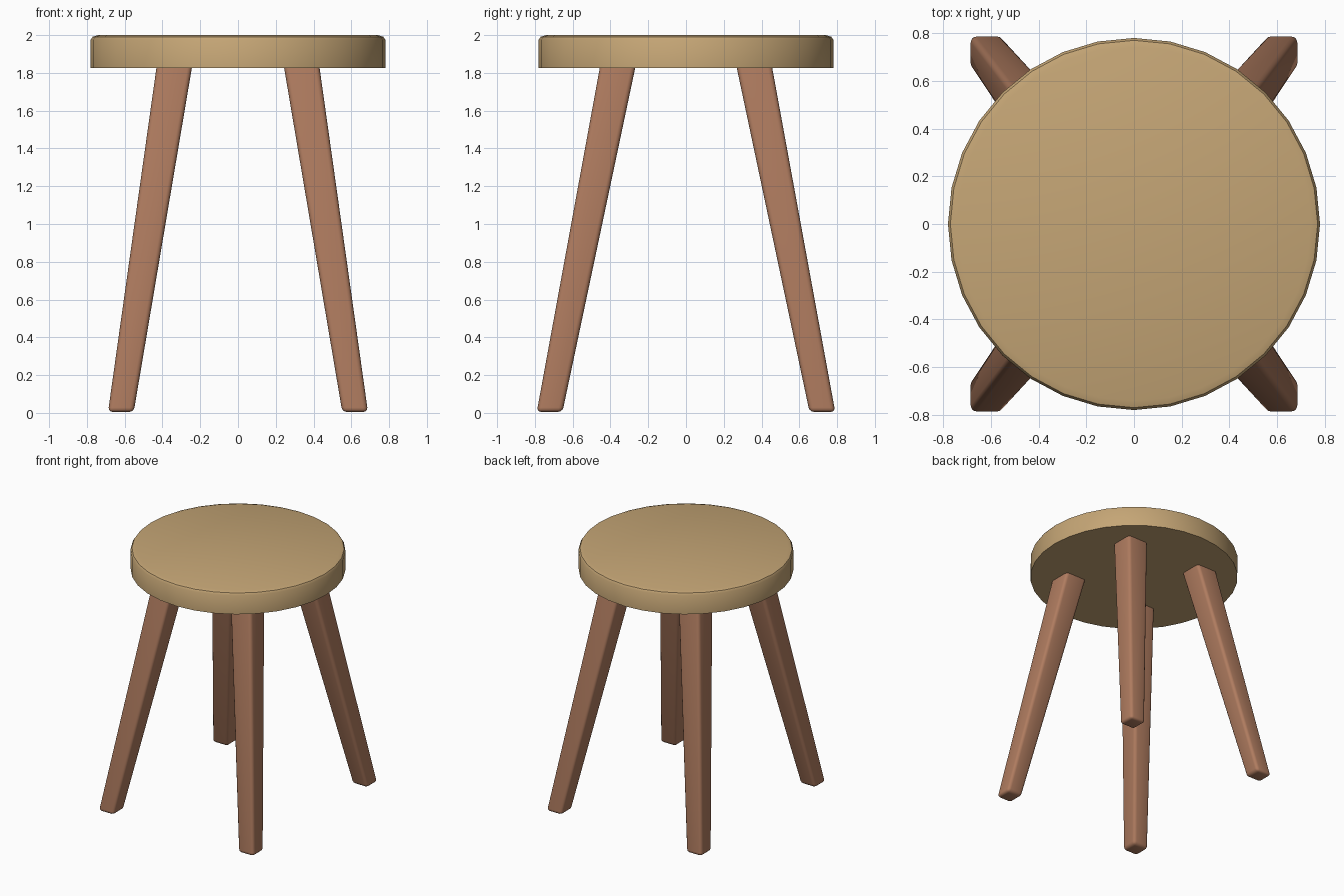
import bpy, bmesh, math

if "Cube" in bpy.data.objects:
    bpy.data.objects.remove(bpy.data.objects["Cube"])


def material(name, color):
    m = bpy.data.materials.new(name)
    m.diffuse_color = (*color, 1)
    m.use_nodes = True
    m.node_tree.nodes["Principled BSDF"].inputs["Base Color"].default_value = m.diffuse_color
    return m


def make_object(name, bm, mat):
    bmesh.ops.recalc_face_normals(bm, faces=bm.faces)
    mesh = bpy.data.meshes.new(name)
    bm.to_mesh(mesh)
    bm.free()
    ob = bpy.data.objects.new(name, mesh)
    bpy.context.collection.objects.link(ob)
    mesh.materials.append(mat)
    bpy.ops.object.select_all(action='DESELECT')
    ob.select_set(True)
    bpy.context.view_layer.objects.active = ob
    bpy.ops.object.shade_smooth_by_angle(angle=math.radians(40))
    return ob


light_wood = material("light_wood", (0.56, 0.38, 0.18))
dark_wood = material("dark_wood", (0.43, 0.20, 0.115))

# Seat: 32-sided disc with a softened top rim
SIDES = 32
profile = [(0.78, 1.825), (0.78, 1.975), (0.77, 1.991), (0.742, 2.0)]
bm = bmesh.new()
rings = [[bm.verts.new((r * math.cos(math.tau * i / SIDES),
                        r * math.sin(math.tau * i / SIDES), z))
          for i in range(SIDES)] for r, z in profile]
for a, b in zip(rings, rings[1:]):
    for i in range(SIDES):
        j = (i + 1) % SIDES
        bm.faces.new((a[i], a[j], b[j], b[i]))
bm.faces.new(rings[0][::-1])
bm.faces.new(rings[-1])
make_object("seat", bm, light_wood)


# Legs: splayed, tapered square posts with rounded edges, tops set into the seat
def leg(name, sx, sy):
    bm = bmesh.new()
    top_z = 1.84
    levels = [(0.62, 0.722, 0.068, 0.005), (0.336, 0.360, 0.094, top_z)]
    bottom, top = [[bm.verts.new((sx * (cx + u * h), sy * (cy + v * h), z))
                    for u, v in ((-1, -1), (1, -1), (1, 1), (-1, 1))]
                   for cx, cy, h, z in levels]
    bm.faces.new(bottom)
    bm.faces.new(top)
    for i in range(4):
        j = (i + 1) % 4
        bm.faces.new((bottom[i], bottom[j], top[j], top[i]))
    bmesh.ops.recalc_face_normals(bm, faces=bm.faces)
    edges = [e for e in bm.edges if any(v.co.z < 1 for v in e.verts)]
    bmesh.ops.bevel(bm, geom=edges, offset=0.024, segments=3,
                    profile=0.5, affect='EDGES')
    make_object(name, bm, dark_wood)


for y_name, sy in (("front", -1), ("back", 1)):
    for x_name, sx in (("left", -1), ("right", 1)):
        leg(f"{y_name}_{x_name}_leg", sx, sy)
